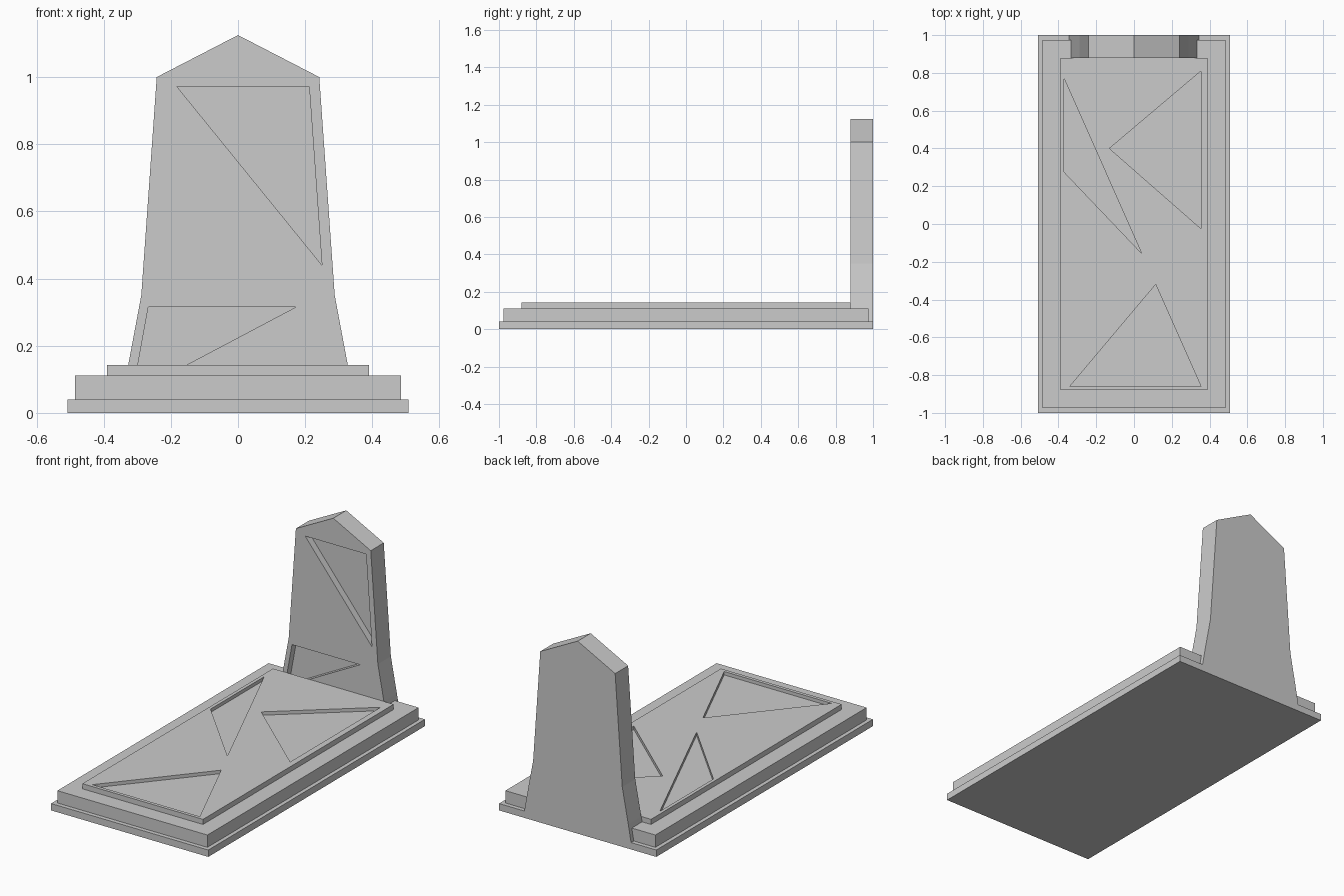
import bpy, bmesh
from mathutils import Vector

if "Cube" in bpy.data.objects:
    bpy.data.objects.remove(bpy.data.objects["Cube"])


def prism(name, profile, axis, start, end):
    """Extrude a flat profile along y (points are x, z) or z (points are x, y)."""
    bm = bmesh.new()
    place = (lambda p: (p[0], start, p[1])) if axis == 'Y' else (lambda p: (p[0], p[1], start))
    face = bm.faces.new([bm.verts.new(place(p)) for p in profile])
    step = Vector((0, end - start, 0)) if axis == 'Y' else Vector((0, 0, end - start))
    grown = bmesh.ops.extrude_face_region(bm, geom=[face])['geom']
    bmesh.ops.translate(bm, vec=step, verts=[v for v in grown if isinstance(v, bmesh.types.BMVert)])
    bmesh.ops.recalc_face_normals(bm, faces=bm.faces)
    mesh = bpy.data.meshes.new(name)
    bm.to_mesh(mesh)
    bm.free()
    obj = bpy.data.objects.new(name, mesh)
    bpy.context.collection.objects.link(obj)
    return obj


def tier(name, hx, hy, z0, z1):
    return prism(name, [(-hx, -hy), (hx, -hy), (hx, hy), (-hx, hy)], 'Z', z0, z1)


def recess(target, profiles, axis, start, end):
    """Sink each profile into the target."""
    for i, profile in enumerate(profiles):
        cutter = prism(f"{target.name}_recess_cutter_{i + 1}", profile, axis, start, end)
        cutter.hide_render = True
        cutter.display_type = 'WIRE'
        mod = target.modifiers.new("recess", 'BOOLEAN')
        mod.operation = 'DIFFERENCE'
        mod.solver = 'EXACT'
        mod.object = cutter


# Stepped base
tier("base_plinth", 0.508, 1.0, 0.0, 0.04)
tier("base_step", 0.485, 0.975, 0.04, 0.112)

# Cover slab with three sunken triangles
slab = tier("cover_slab", 0.39, 0.88, 0.112, 0.142)
recess(slab, [
    [(-0.34, -0.86), (0.355, -0.86), (0.115, -0.32)],
    [(-0.37, 0.77), (-0.37, 0.275), (0.04, -0.155)],
    [(-0.13, 0.40), (0.355, 0.81), (0.355, -0.025)],
], 'Z', 0.122, 0.2)

# Upright stone: mirrored tapered outline with a pointed top
right = [(0.345, 0.04), (0.327, 0.142), (0.288, 0.35), (0.242, 1.0)]
outline = right + [(0, 1.125)] + [(-x, z) for x, z in reversed(right)]
upright = prism("upright_stone", outline, 'Y', 0.88, 1.0)
recess(upright, [
    [(-0.182, 0.972), (0.212, 0.972), (0.25, 0.44)],
    [(-0.267, 0.315), (0.172, 0.315), (-0.314, 0.058)],
], 'Y', 0.8, 0.92)
